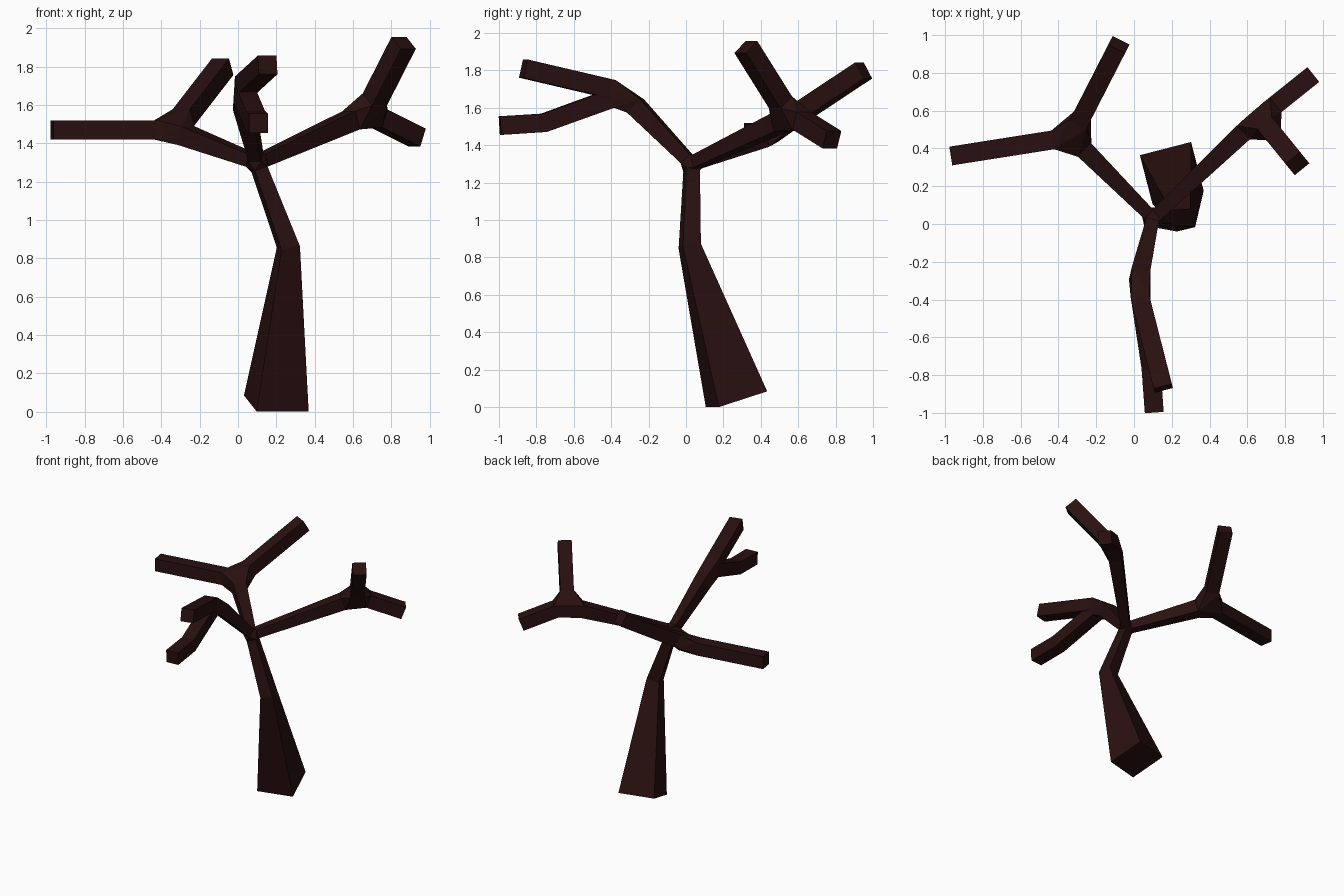
import bpy, bmesh
from mathutils import Vector as V

if "Cube" in bpy.data.objects:
    bpy.data.objects.remove(bpy.data.objects["Cube"])

bm = bmesh.new()


def ring(c, d, r, side=None):
    """Square cross-section at c, facing d, kept level unless a side hint is given."""
    c, d = V(c), V(d).normalized()
    s = V(side) if side else V((0, 0, 1)).cross(d)
    s = (s - d * s.dot(d)).normalized()
    u = d.cross(s)
    return [bm.verts.new(c + r * (a * s + b * u))
            for a, b in ((-1, -1), (1, -1), (1, 1), (-1, 1))]


def limb(points, radii, cap_start=False, cap_end=False, side=None):
    """Loft square rings along a path; returns first and last ring."""
    p = [V(q) for q in points]
    seg = [(b - a).normalized() for a, b in zip(p, p[1:])]
    dirs = [seg[0]] + [a + b for a, b in zip(seg, seg[1:])] + [seg[-1]]
    rings = [ring(c, d, r, side) for c, d, r in zip(p, dirs, radii)]
    for a, b in zip(rings, rings[1:]):
        for i in range(4):
            j = (i + 1) % 4
            bm.faces.new((a[i], a[j], b[j], b[i]))
    if cap_start:
        bm.faces.new(rings[0][::-1])
    if cap_end:
        bm.faces.new(rings[-1])
    return rings[0], rings[-1]


def fork(rings):
    """Join several limb ends with a convex knot, leaving the limb openings open."""
    verts = [v for r in rings for v in r]
    mid = sum((v.co for v in verts), V()) / len(verts)
    old = set(bm.faces)
    bmesh.ops.convex_hull(bm, input=verts, use_existing_faces=False)
    inner = []
    for f in [f for f in bm.faces if f not in old]:
        f.normal_update()
        if any(all(v in r for v in f.verts) for r in rings):
            inner.append(f)
        elif f.normal.dot(f.calc_center_median() - mid) < 0:
            f.normal_flip()
    bmesh.ops.delete(bm, geom=inner, context='FACES_ONLY')


crown = V((0.10, 0.03, 1.30))

# Trunk
_, trunk_top = limb([(0.20, 0.27, 0.042), (0.263, 0.02, 0.86), (0.112, 0.03, 1.265)],
                    [0.14, 0.05, 0.036], cap_start=True, side=(0.97, 0.25, 0))
crown_rings = [trunk_top]

# Three boughs: end of the bough, then the two twig paths leaving its fork
boughs = [
    ((-0.27, 0.40, 1.44),
     [(-0.43, 0.445, 1.47), (-0.97, 0.36, 1.47)],
     [(-0.285, 0.55, 1.535), (-0.08, 0.95, 1.80)]),
    ((0.59, 0.495, 1.52),
     [(0.735, 0.62, 1.53), (0.935, 0.78, 1.43)],
     [(0.715, 0.505, 1.63), (0.865, 0.32, 1.925)]),
    ((0.03, -0.27, 1.61),
     [(0.035, -0.40, 1.70), (0.155, -0.87, 1.81)],
     [(0.035, -0.40, 1.65), (0.09, -0.76, 1.52), (0.107, -0.995, 1.505)]),
]
for end, *twigs in boughs:
    start = crown + (V(end) - crown).normalized() * 0.04
    base, tip = limb([start, end], [0.034, 0.05])
    crown_rings.append(base)
    fork([tip] + [limb(t, [0.05] * len(t), cap_end=True)[0] for t in twigs])

# Knot where the boughs leave the trunk
fork(crown_rings)

mesh = bpy.data.meshes.new("bare_tree")
bm.to_mesh(mesh)
bm.free()
tree = bpy.data.objects.new("bare_tree", mesh)
bpy.context.collection.objects.link(tree)

# Dark bark
bark = bpy.data.materials.new("dark_bark")
bark.diffuse_color = (0.022, 0.005, 0.005, 1)
bark.use_nodes = True
bark.node_tree.nodes["Principled BSDF"].inputs["Base Color"].default_value = bark.diffuse_color
mesh.materials.append(bark)
